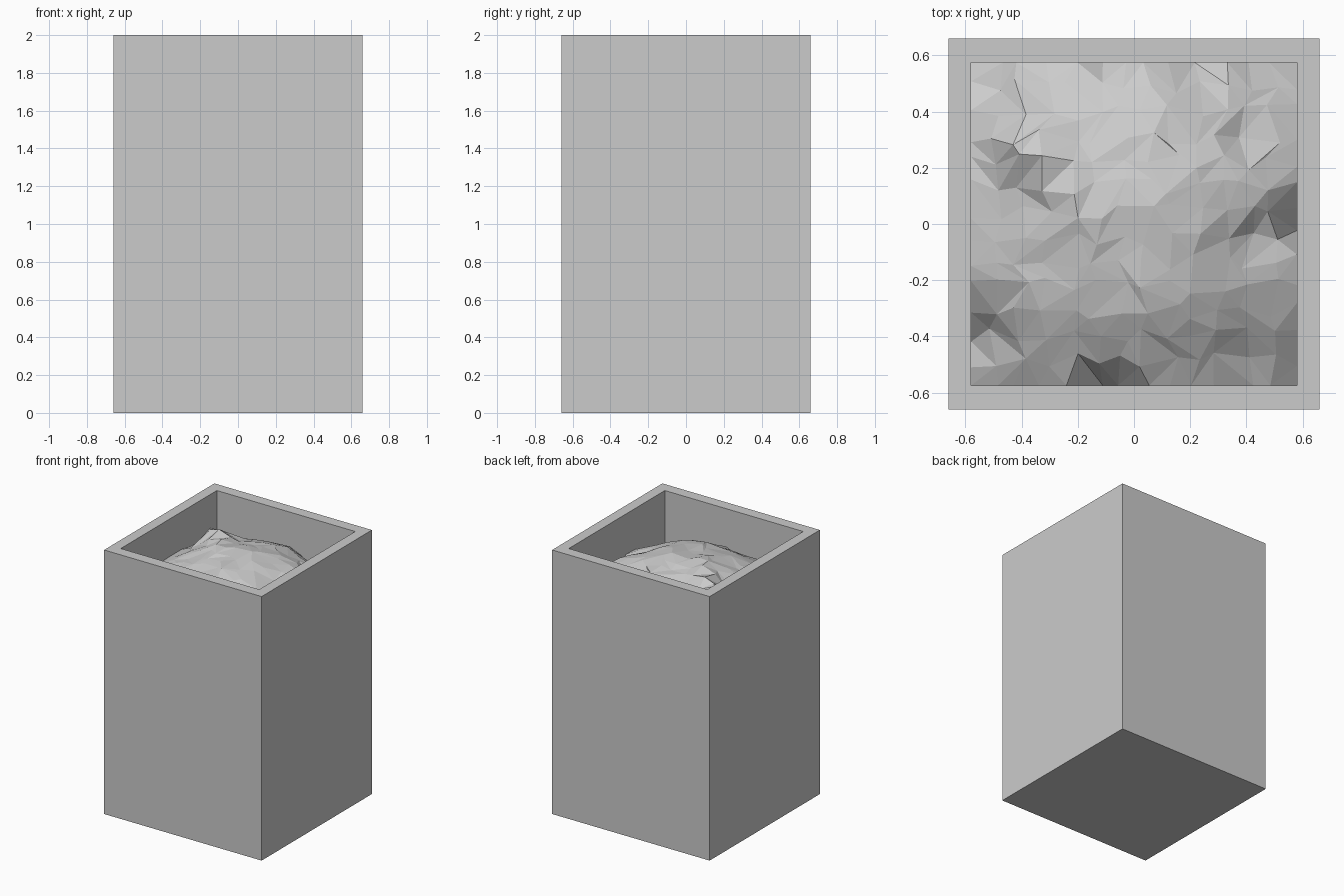
import bpy, bmesh, math, random
from mathutils import Vector, noise

if "Cube" in bpy.data.objects:
    bpy.data.objects.remove(bpy.data.objects["Cube"])

random.seed(4)
OUT, INX, INY, H, FLOOR = 0.66, 0.58, 0.575, 2.0, 0.08


def make_object(name, bm):
    bmesh.ops.recalc_face_normals(bm, faces=bm.faces)
    mesh = bpy.data.meshes.new(name)
    bm.to_mesh(mesh)
    bm.free()
    ob = bpy.data.objects.new(name, mesh)
    bpy.context.collection.objects.link(ob)
    return ob


# Planter box: square tube with a closed base
bm = bmesh.new()


def ring(x, y, z):
    return [bm.verts.new((sx * x, sy * y, z)) for sx, sy in ((-1, -1), (1, -1), (1, 1), (-1, 1))]


rings = [ring(OUT, OUT, 0), ring(OUT, OUT, H), ring(INX, INY, H), ring(INX, INY, FLOOR)]
for a, b in zip(rings, rings[1:]):
    for i in range(4):
        j = (i + 1) % 4
        bm.faces.new((a[i], a[j], b[j], b[i]))
bm.faces.new(rings[0])
bm.faces.new(rings[-1])
make_object("planter_box", bm)

# Rough mound of soil: broad dome with one raised ridge and a few hollows
HOLLOWS = [(0.42, 0.34, 0.08, 0.07), (0.42, -0.08, 0.07, 0.10), (0.57, 0.0, 0.14, 0.06),
           (-0.08, 0.57, 0.08, 0.06), (0.2, 0.56, 0.08, 0.08), (-0.56, -0.4, 0.10, 0.09),
           (0.4, -0.45, 0.05, 0.07), (-0.08, -0.57, 0.10, 0.07), (-0.52, 0.47, 0.08, 0.07)]
RIDGE_A, RIDGE_B = Vector((-0.42, 0.31)), Vector((-0.17, 0.03))


def soil_height(x, y):
    p = Vector((x, y))
    z = 1.90 - 0.53 * (x * x + (y - 0.02) ** 2)
    along = RIDGE_B - RIDGE_A
    t = max(0, min(1, (p - RIDGE_A).dot(along) / along.length_squared))
    d = (p - RIDGE_A - along * t).length
    z += (0.12 - 0.10 * t) * math.exp(-(d / 0.09) ** 2)
    for hx, hy, depth, radius in HOLLOWS:
        z -= depth * math.exp(-((x - hx) ** 2 + (y - hy) ** 2) / radius ** 2)
    return z + 0.02 * noise.noise(Vector((x * 5, y * 5, 3.1)))


N = 13
bm = bmesh.new()
grid = {}
for i in range(N + 1):
    for j in range(N + 1):
        x = -INX + 2 * INX * i / N
        y = -INY + 2 * INY * j / N
        if 0 < i < N:
            x += random.uniform(-0.03, 0.03)
        if 0 < j < N:
            y += random.uniform(-0.03, 0.03)
        grid[i, j] = bm.verts.new((x, y, soil_height(x, y) + random.uniform(-0.006, 0.006)))
for i in range(N):
    for j in range(N):
        a, b, c, d = grid[i, j], grid[i + 1, j], grid[i + 1, j + 1], grid[i, j + 1]
        if random.random() < 0.5:
            bm.faces.new((a, b, c))
            bm.faces.new((a, c, d))
        else:
            bm.faces.new((a, b, d))
            bm.faces.new((b, c, d))
# merge nearly flat neighbours into larger chunky facets
bmesh.ops.dissolve_limit(bm, angle_limit=math.radians(7), verts=bm.verts, edges=bm.edges)
if sum(f.normal.z for f in bm.faces) < 0:
    bmesh.ops.reverse_faces(bm, faces=bm.faces)
make_object("soil_mound", bm)
